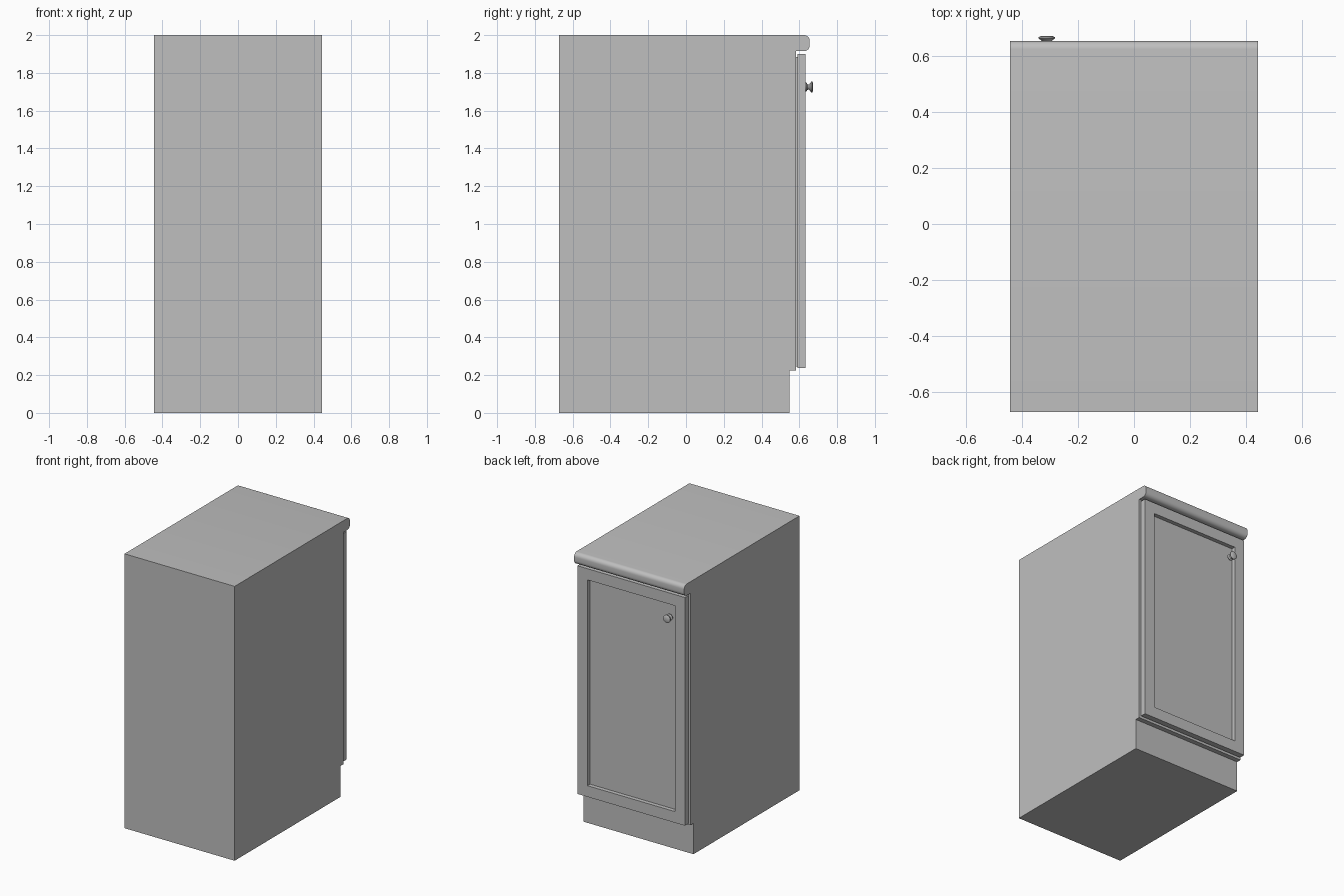
import bpy, bmesh
from math import sin, cos, pi, radians
from mathutils import Matrix

cube = bpy.data.objects.get("Cube")
if cube:
    bpy.data.objects.remove(cube, do_unlink=True)

HALF = 0.444  # half the cabinet width

grey = bpy.data.materials.new("plain_grey")
grey.use_nodes = True
grey.diffuse_color = (0.52, 0.52, 0.52, 1)
grey.node_tree.nodes["Principled BSDF"].inputs["Base Color"].default_value = grey.diffuse_color


def finish(name, bm, smooth=False):
    bmesh.ops.recalc_face_normals(bm, faces=bm.faces[:])
    mesh = bpy.data.meshes.new(name)
    bm.to_mesh(mesh)
    bm.free()
    mesh.materials.append(grey)
    obj = bpy.data.objects.new(name, mesh)
    bpy.context.collection.objects.link(obj)
    if smooth:
        bpy.ops.object.select_all(action='DESELECT')
        obj.select_set(True)
        bpy.context.view_layer.objects.active = obj
        bpy.ops.object.shade_smooth_by_angle(angle=radians(35))
    return obj


def box(x0, x1, y0, y1, z0, z1):
    bm = bmesh.new()
    bmesh.ops.create_cube(bm, size=1)
    for v in bm.verts:
        v.co = (x1 if v.co.x > 0 else x0, y1 if v.co.y > 0 else y0, z1 if v.co.z > 0 else z0)
    return bm


def arc(y, z, r, start, steps=6):
    angles = [start + pi / 2 * i / steps for i in range(steps + 1)]
    return [(y + r * cos(a), z + r * sin(a)) for a in angles]


# Carcass: side profile with toe kick and rounded worktop lip, extruded across
r = 0.03
profile = [(-0.673, 0), (0.548, 0), (0.548, 0.225), (0.583, 0.225), (0.583, 1.915)]
profile += arc(0.655 - r, 1.915 + r, r, -pi / 2) + arc(0.655 - r, 2 - r, r, 0)
profile += [(-0.673, 2)]
bm = bmesh.new()
side = bm.faces.new([bm.verts.new((-HALF, y, z)) for y, z in profile])
extruded = bmesh.ops.extrude_face_region(bm, geom=[side])["geom"]
bmesh.ops.translate(bm, vec=(2 * HALF, 0, 0),
                    verts=[g for g in extruded if isinstance(g, bmesh.types.BMVert)])
finish("cabinet_body", bm, smooth=True)

# Recessed backing between carcass and door
finish("door_backing", box(-HALF + 0.02, HALF - 0.02, 0.58, 0.594, 0.245, 1.885))

# Door with a sunken centre panel
bm = box(-HALF + 0.01, HALF - 0.01, 0.591, 0.632, 0.237, 1.9)
bm.normal_update()
front = max(bm.faces, key=lambda f: f.calc_center_median().y)
bmesh.ops.inset_region(bm, faces=[front], thickness=0.115)
panel = bmesh.ops.extrude_discrete_faces(bm, faces=[front])["faces"][0]
bmesh.ops.translate(bm, vec=(0, -0.03, 0), verts=panel.verts[:])
finish("door", bm)

# Knob: turned profile of (radius, distance from the door)
turning = [(0, 0), (0.024, 0), (0.024, 0.006), (0.015, 0.012), (0.013, 0.02),
           (0.02, 0.026), (0.029, 0.032), (0.029, 0.037), (0.02, 0.042), (0, 0.042)]
bm = bmesh.new()
points = [bm.verts.new((rad, 0, h)) for rad, h in turning]
edges = [bm.edges.new(pair) for pair in zip(points, points[1:])]
bmesh.ops.spin(bm, geom=points + edges, cent=(0, 0, 0), axis=(0, 0, 1),
               angle=2 * pi, steps=16, use_duplicate=False)
bmesh.ops.remove_doubles(bm, verts=bm.verts[:], dist=0.0001)
bmesh.ops.transform(bm, verts=bm.verts[:],
                    matrix=Matrix.Translation((-0.312, 0.631, 1.725)) @ Matrix.Rotation(-pi / 2, 4, 'X'))
finish("door_knob", bm, smooth=True)
